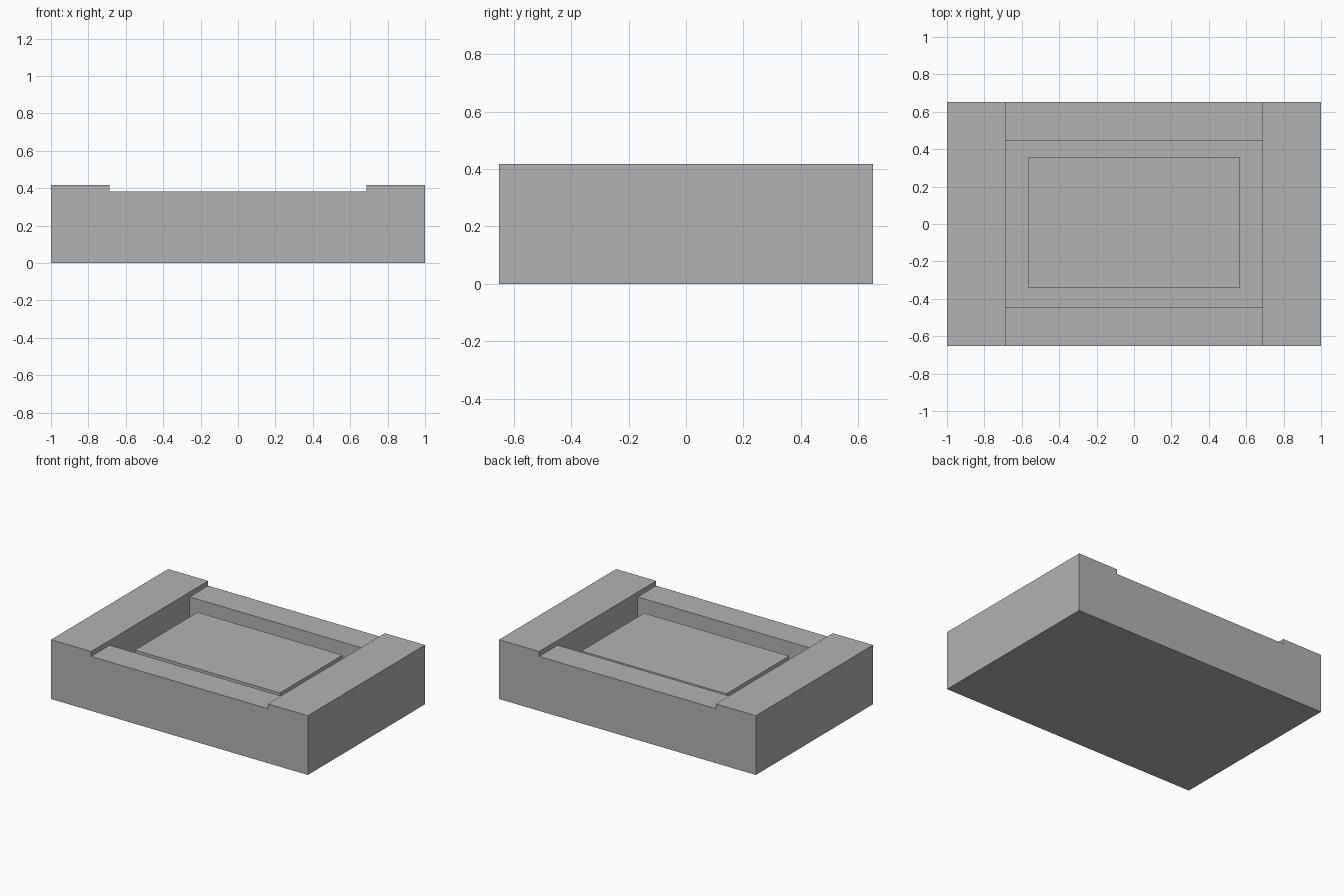
import bpy
import bmesh

if "Cube" in bpy.data.objects:
    bpy.data.objects.remove(bpy.data.objects["Cube"], do_unlink=True)

HALF_X, HALF_Y, TOP = 1.0, 0.651, 0.417
RAIL_TOP, FLOOR, PAD_TOP = 0.383, 0.12, 0.342
OPEN_X, OPEN_Y = 0.688, 0.445

grey = bpy.data.materials.new("plain grey")
grey.use_nodes = True
colour = (0.45, 0.45, 0.45, 1)
grey.diffuse_color = colour
grey.node_tree.nodes["Principled BSDF"].inputs["Base Color"].default_value = colour


def extrude_x(name, outline, x0, x1):
    """Solid made by sweeping a (y, z) outline along x."""
    bm = bmesh.new()
    face = bm.faces.new([bm.verts.new((x0, y, z)) for y, z in outline])
    swept = bmesh.ops.extrude_face_region(bm, geom=[face])["geom"]
    verts = [v for v in swept if isinstance(v, bmesh.types.BMVert)]
    bmesh.ops.translate(bm, verts=verts, vec=(x1 - x0, 0, 0))
    bmesh.ops.recalc_face_normals(bm, faces=bm.faces)
    mesh = bpy.data.meshes.new(name)
    bm.to_mesh(mesh)
    bm.free()
    mesh.materials.append(grey)
    obj = bpy.data.objects.new(name, mesh)
    bpy.context.collection.objects.link(obj)
    return obj


def rectangle(y0, y1, z0, z1):
    return [(y0, z0), (y1, z0), (y1, z1), (y0, z1)]


# Main block
body = extrude_x("tray_body", rectangle(-HALF_Y, HALF_Y, 0, TOP), -HALF_X, HALF_X)

# Stepped cutter: lowers the two rails and sinks the central pocket
half = [(OPEN_Y, FLOOR), (OPEN_Y, RAIL_TOP), (1, RAIL_TOP), (1, 1)]
outline = half + [(-y, z) for y, z in reversed(half)]
cutter = extrude_x("pocket_cutter", outline, -OPEN_X, OPEN_X)
cutter.hide_render = True

cut = body.modifiers.new("pocket", "BOOLEAN")
cut.operation = "DIFFERENCE"
cut.solver = "EXACT"
cut.object = cutter
bpy.context.view_layer.objects.active = body
bpy.ops.object.modifier_apply(modifier=cut.name)
bpy.data.objects.remove(cutter, do_unlink=True)

# Raised pad standing on the pocket floor
extrude_x("centre_pad", rectangle(-0.341, 0.357, FLOOR, PAD_TOP), -0.565, 0.565)
